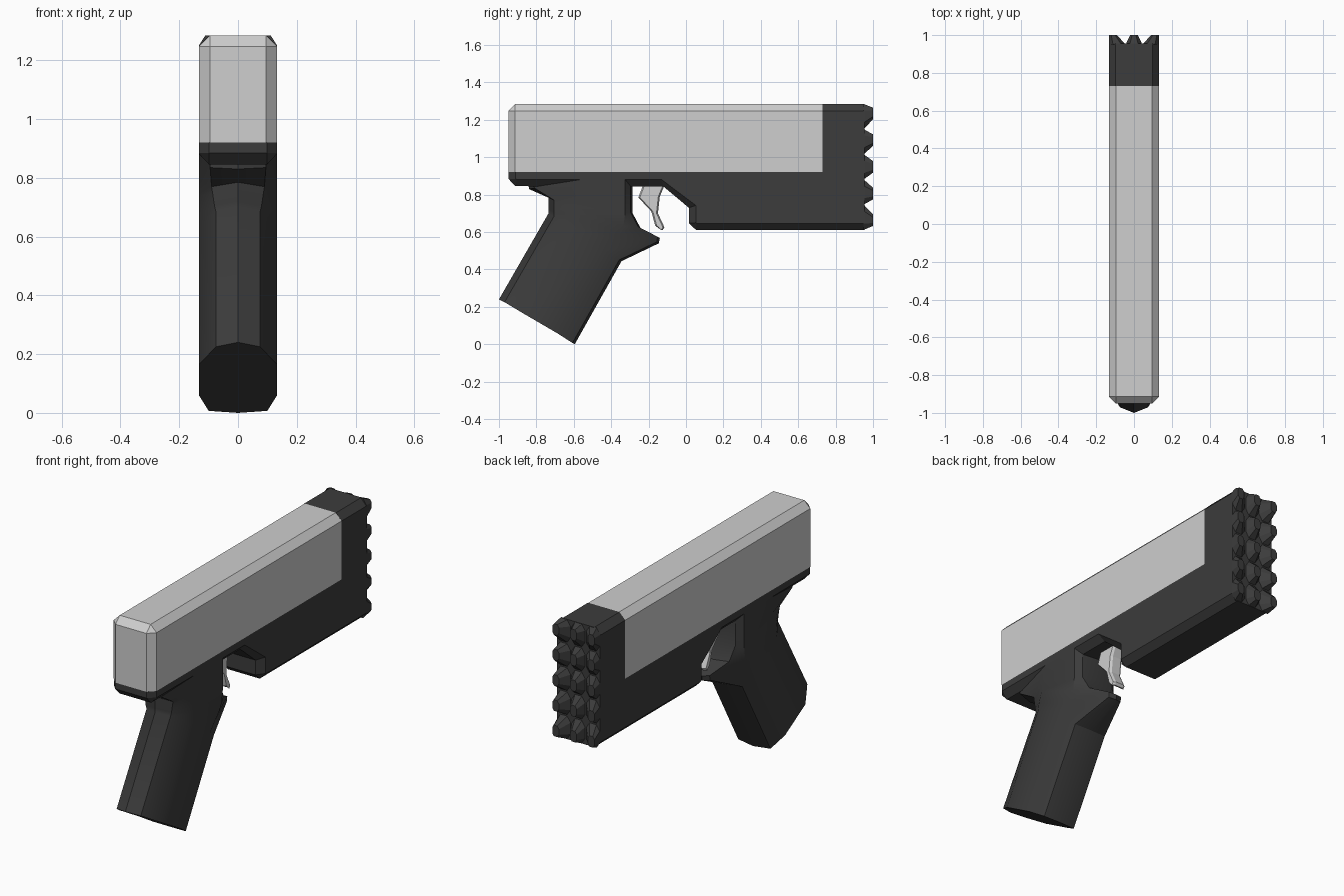
import bpy, bmesh

if "Cube" in bpy.data.objects:
    bpy.data.objects.remove(bpy.data.objects["Cube"])

W, IN = 0.133, 0.098   # half width, and half width inside the chamfer


def material(name, v):
    m = bpy.data.materials.new(name)
    m.diffuse_color = (v, v, v, 1)
    m.use_nodes = True
    m.node_tree.nodes["Principled BSDF"].inputs["Base Color"].default_value = m.diffuse_color
    return m


LIGHT = material("light grey", 0.62)
DARK = material("charcoal", 0.045)


def finish(name, bm, mat, smooth=False):
    bmesh.ops.recalc_face_normals(bm, faces=bm.faces)
    me = bpy.data.meshes.new(name)
    bm.to_mesh(me)
    bm.free()
    me.materials.append(mat)
    ob = bpy.data.objects.new(name, me)
    bpy.context.collection.objects.link(ob)
    if smooth:
        bpy.ops.object.select_all(action='DESELECT')
        ob.select_set(True)
        bpy.context.view_layer.objects.active = ob
        bpy.ops.object.shade_smooth_by_angle(angle=0.56)
    return ob


def loft(name, rings, mat, smooth=False):
    """Skin closed rings of 3D points and cap both ends."""
    bm = bmesh.new()
    vs = [[bm.verts.new(p) for p in r] for r in rings]
    n = len(rings[0])
    for a, b in zip(vs, vs[1:]):
        for i in range(n):
            j = (i + 1) % n
            bm.faces.new((a[i], a[j], b[j], b[i]))
    bm.faces.new(vs[0])
    bm.faces.new(vs[-1])
    return finish(name, bm, mat, smooth)


def plate(name, outer, side, inner_w, side_w, mat):
    """Side profile with chamfered rims: outer outline, smaller side outline."""
    layers = [(-side_w, side), (-inner_w, outer), (inner_w, outer), (side_w, side)]
    return loft(name, [[(x, y, z) for y, z in o] for x, o in layers], mat)


# Slide: box with chamfered top and rear edges
bm = bmesh.new()
bmesh.ops.create_cube(bm, size=1)
for v in bm.verts:
    v.co = (v.co.x * 2 * W, -0.11 + v.co.y * 1.68, 1.1025 + v.co.z * 0.365)


def chamfered(e):
    a, b = (v.co for v in e.verts)
    top = a.z > 1.2 and b.z > 1.2
    rear = a.y < -0.9 and b.y < -0.9
    front = a.y > 0.7 and b.y > 0.7
    bottom = a.z < 1 and b.z < 1
    return (top or rear) and not front and not bottom


bmesh.ops.bevel(bm, geom=[e for e in bm.edges if chamfered(e)],
                offset=0.037, segments=1, affect='EDGES')
finish("slide", bm, LIGHT)

# Frame with front block
outer = [(-.95, .92), (-.95, .885), (-.912, .845), (-.12, .843), (.015, .73),
         (.015, .647), (.053, .612), (.955, .612), (.955, 1.285), (.73, 1.285), (.73, .92)]
side = [(-.912, .92), (-.912, .884), (-.905, .882), (-.13, .88), (.053, .742),
        (.053, .65), (.056, .647), (.955, .647), (.955, 1.248), (.73, 1.248), (.73, .92)]
plate("frame", outer, side, IN, W, DARK)

# Grip: each ring is rear, rear side, front side, front points (y, z),
# then half widths of the rear and front edges
grip = [(-1, .24, -.87, .165, -.69, .06, -.607, .007, .075, .1),
        (-.735, .70, -.62, .63, -.44, .50, -.357, .451, .075, .1),
        (-.735, .72, -.61, .68, -.39, .56, -.157, .547, .08, .04),
        (-.735, .74, -.60, .71, -.36, .59, -.152, .575, .083, .04),
        (-.735, .76, -.59, .74, -.335, .63, -.255, .628, .086, .09),
        (-.735, .785, -.58, .79, -.325, .70, -.297, .707, .09, .1),
        (-.84, .83, -.56, .88, -.325, .86, -.297, .85, .095, .1),
        (-.84, .885, -.56, .9, -.325, .9, -.297, .9, .095, .1)]
rings = []
for ry, rz, sy, sz, fy, fz, fsy, fsz, rw, fw in grip:
    half = [(rw, ry + .03, rz - .015 if rz < .8 else rz + .005),
            (W, sy, sz), (W, fy, fz), (fw, fsy, fsz)]
    rings.append([(0, ry, rz)] + half + [(0, fsy + .012, fsz - .007)]
                 + [(-x, y, z) for x, y, z in reversed(half)])
loft("grip", rings, DARK, smooth=True)

# Trigger
t_out = [(-.255, .785), (-.23, .85), (-.115, .85), (-.14, .79), (-.15, .70),
         (-.115, .625), (-.125, .61), (-.165, .635), (-.185, .71)]
t_side = [(y + .008 * (1 if y < -.16 else -1), z) for y, z in t_out]
plate("trigger", t_out, t_side, .025, .038, LIGHT)

# Spiked front face: rows of blunt pyramids
bm = bmesh.new()
COLS, ROWS, Z0, Z1 = 3, 5, .612, 1.285
dx, dz = 2 * W / COLS, (Z1 - Z0) / ROWS
for c in range(COLS):
    for r in range(ROWS):
        cx, cz = -W + dx * (c + .5), Z0 + dz * (r + .5)
        # outer bumps lean towards the rim
        tx, tz = cx + (c - 1) * .022, cz + (r - 2) * .008

        def ring(x, z, hx, hz, y):
            k = .5
            pts = [(hx, k * hz), (k * hx, hz), (-k * hx, hz), (-hx, k * hz),
                   (-hx, -k * hz), (-k * hx, -hz), (k * hx, -hz), (hx, -k * hz)]
            return [bm.verts.new((x + a, y, z + b)) for a, b in pts]

        base = ring(cx, cz, dx / 2, dz / 2, .95)
        tip = ring(tx, tz, dx * .23, dz * .23, 1.0)
        for i in range(8):
            j = (i + 1) % 8
            bm.faces.new((base[i], base[j], tip[j], tip[i]))
        bm.faces.new(base)
        bm.faces.new(tip)
finish("front_spikes", bm, DARK)
